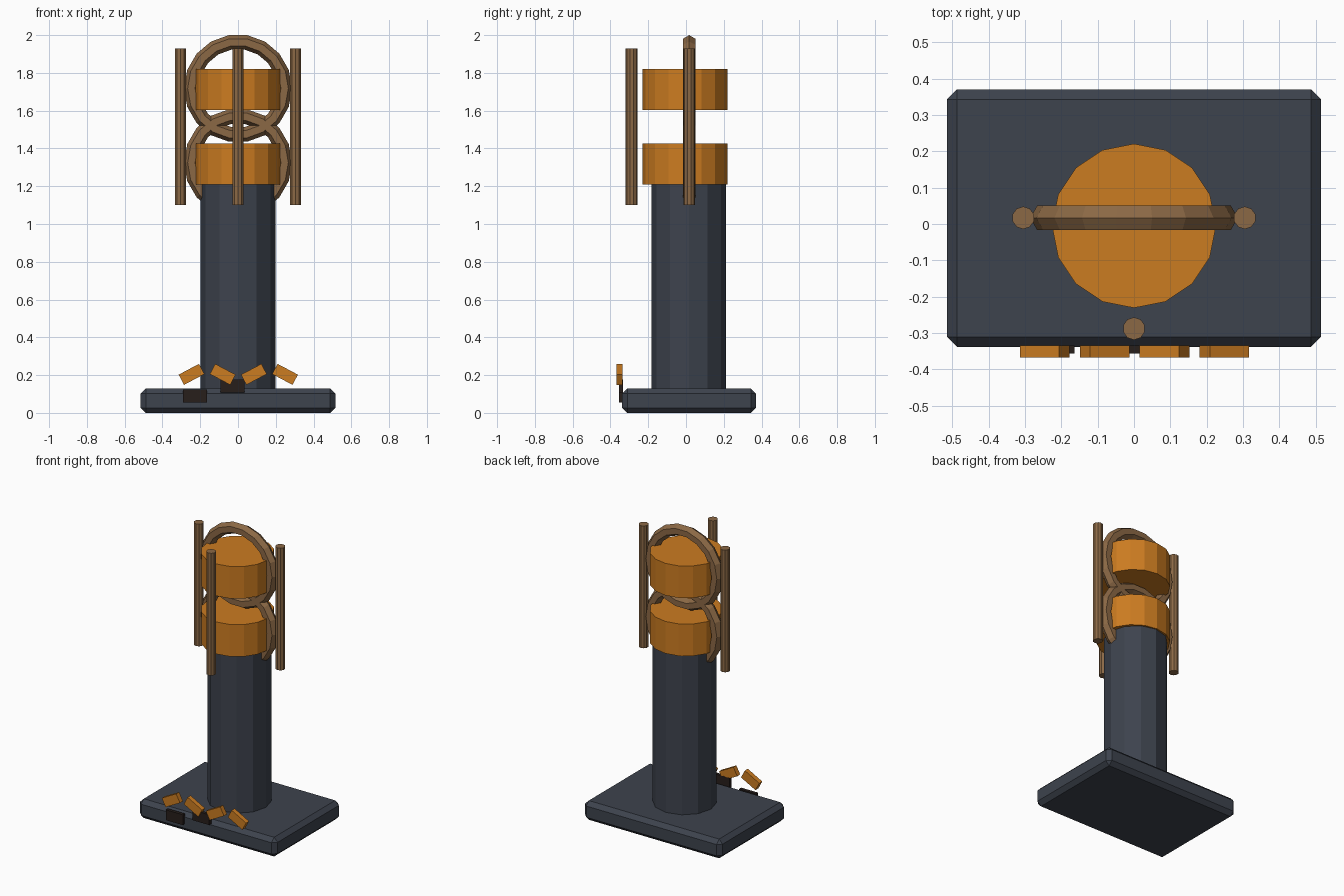
import bpy, bmesh, math
from mathutils import Matrix, Vector

if "Cube" in bpy.data.objects:
    bpy.data.objects.remove(bpy.data.objects["Cube"])


def material(name, rgb):
    m = bpy.data.materials.new(name)
    m.diffuse_color = (*rgb, 1)
    m.use_nodes = True
    m.node_tree.nodes["Principled BSDF"].inputs["Base Color"].default_value = m.diffuse_color
    return m


SLATE = material("dark slate", (0.047, 0.056, 0.075))
ORANGE = material("amber orange", (0.60, 0.20, 0.015))
BRONZE = material("bronze brown", (0.26, 0.14, 0.06))
DARK = material("near black", (0.02, 0.013, 0.011))


def add_object(name, bm, mat):
    mesh = bpy.data.meshes.new(name)
    bmesh.ops.recalc_face_normals(bm, faces=bm.faces)
    bm.to_mesh(mesh)
    bm.free()
    mesh.materials.append(mat)
    ob = bpy.data.objects.new(name, mesh)
    bpy.context.collection.objects.link(ob)
    return ob


def box(name, centre, size, mat, tilt=0):
    bm = bmesh.new()
    mtx = (Matrix.Translation(centre) @ Matrix.Rotation(-tilt, 4, 'Y')
           @ Matrix.Diagonal((*size, 1)))
    bmesh.ops.create_cube(bm, size=1, matrix=mtx)
    return add_object(name, bm, mat)


def cylinder(name, x, y, z0, z1, radius, sides, mat):
    bm = bmesh.new()
    bmesh.ops.create_cone(bm, cap_ends=True, segments=sides, radius1=radius,
                          radius2=radius, depth=z1 - z0,
                          matrix=Matrix.Translation((x, y, (z0 + z1) / 2)))
    return add_object(name, bm, mat)


def hoop(name, centre, major, minor, mat, segs=18, sides=6):
    # upright ring facing the front
    bm = bmesh.new()
    rings = []
    for i in range(segs):
        a = math.tau * i / segs
        ring = []
        for j in range(sides):
            b = math.tau * j / sides
            r = major + minor * math.cos(b)
            p = Vector((r * math.cos(a), minor * math.sin(b), r * math.sin(a)))
            ring.append(bm.verts.new(p + Vector(centre)))
        rings.append(ring)
    for i in range(segs):
        r0, r1 = rings[i], rings[(i + 1) % segs]
        for j in range(sides):
            k = (j + 1) % sides
            bm.faces.new((r0[j], r0[k], r1[k], r1[j]))
    return add_object(name, bm, mat)


# chamfered base slab
base = box("base", (0, 0.016, 0.065), (1.03, 0.708, 0.13), SLATE)
bev = base.modifiers.new("chamfer", 'BEVEL')
bev.width = 0.027
bev.segments = 1

# column
cylinder("column", 0, 0.015, 0.12, 1.22, 0.198, 12, SLATE)

# two glowing drums, each with a hoop
for label, z in (("lower", 1.21), ("upper", 1.603)):
    cylinder(label + "_drum", 0, -0.005, z, z + 0.217, 0.226, 16, ORANGE)
    hoop(label + "_hoop", (0, 0.017, z + 0.115), 0.247, 0.039, BRONZE)

# cage rods
for label, x, y in (("left", -0.305, 0.017), ("right", 0.305, 0.017),
                    ("front", 0, -0.288)):
    cylinder(label + "_rod", x, y, 1.10, 1.928, 0.031, 10, BRONZE)

# tilted tiles along the front edge
for i in range(4):
    tilt = math.radians(28 if i % 2 == 0 else -28)
    box(f"tile_{i + 1}", (-0.246 + 0.165 * i, -0.351, 0.204),
        (0.122, 0.032, 0.061), ORANGE, tilt)

# dark blocks under the tiles
for i in range(2):
    box(f"dark_block_{i + 1}", (-0.228 + 0.198 * i, -0.345, 0.09 + 0.053 * i),
        (0.127, 0.022, 0.07), DARK)
